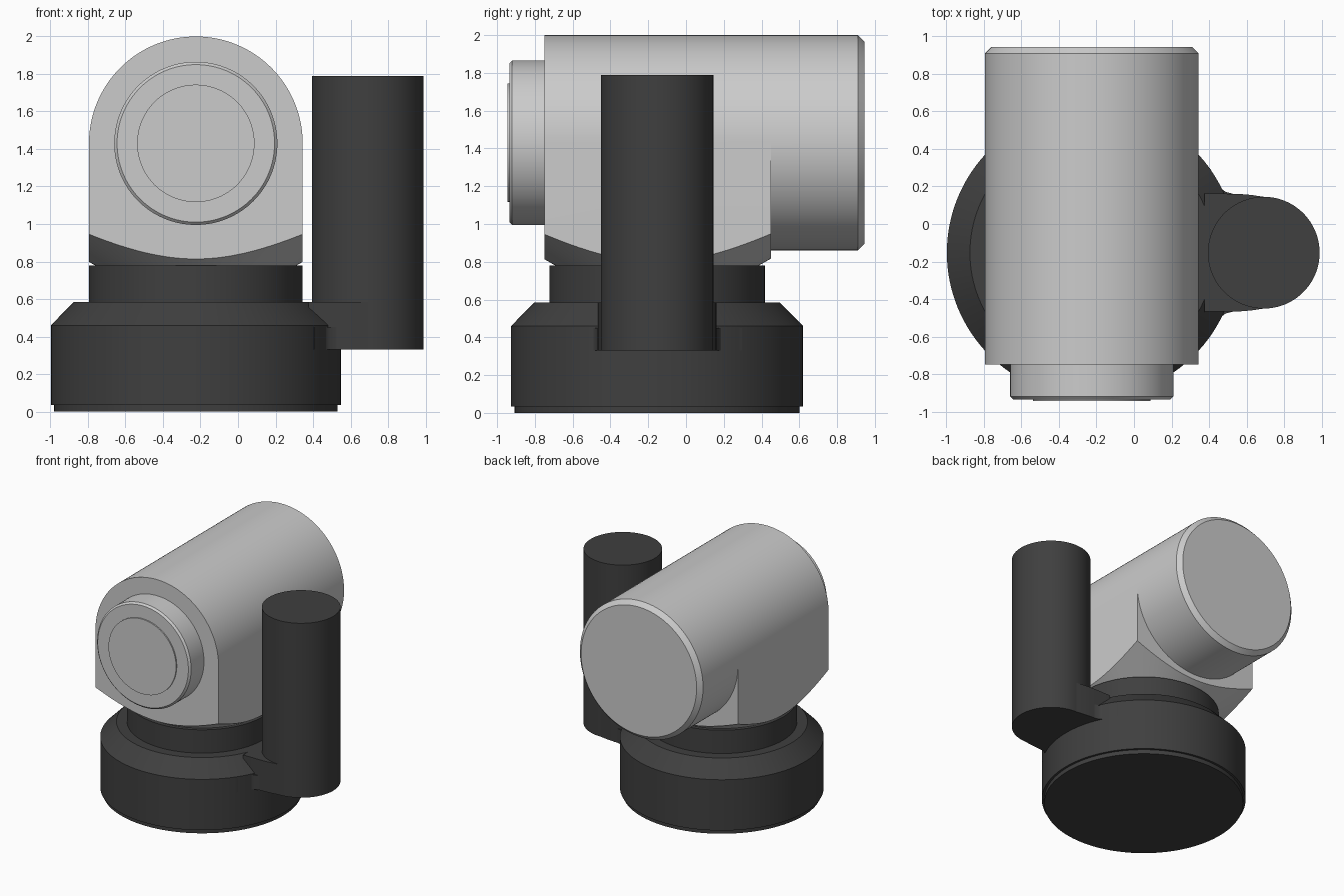
import bpy, bmesh
from math import cos, sin, pi, radians

if "Cube" in bpy.data.objects:
    bpy.data.objects.remove(bpy.data.objects["Cube"])

CX, CY, CZ = -0.225, -0.153, 1.43   # base axis and barrel axis height
SEG = 128

dark = bpy.data.materials.new("dark_plastic")
dark.diffuse_color = (0.05, 0.05, 0.05, 1)
dark.use_nodes = True
dark.node_tree.nodes["Principled BSDF"].inputs["Base Color"].default_value = dark.diffuse_color


def finish(name, bm, mat=None):
    bmesh.ops.recalc_face_normals(bm, faces=bm.faces[:])
    mesh = bpy.data.meshes.new(name)
    bm.to_mesh(mesh)
    bm.free()
    ob = bpy.data.objects.new(name, mesh)
    bpy.context.collection.objects.link(ob)
    if mat:
        mesh.materials.append(mat)
    return ob


def lathe(name, profile, place, mat=None):
    """Revolve (radius, height) points; place maps (u, v, height) to world."""
    bm = bmesh.new()
    rings = [[bm.verts.new(place(r * cos(2 * pi * i / SEG), r * sin(2 * pi * i / SEG), h))
              for i in range(SEG)] for r, h in profile]
    for a, b in zip(rings, rings[1:]):
        for i in range(SEG):
            j = (i + 1) % SEG
            bm.faces.new((a[i], a[j], b[j], b[i]))
    bm.faces.new(rings[0])
    bm.faces.new(rings[-1])
    return finish(name, bm, mat)


def prism(name, pts, lo, hi, place, mat=None):
    """Extrude a closed outline from lo to hi."""
    bm = bmesh.new()
    a, b = ([bm.verts.new(place(u, v, h)) for u, v in pts] for h in (lo, hi))
    for i in range(len(pts)):
        j = (i + 1) % len(pts)
        bm.faces.new((a[i], a[j], b[j], b[i]))
    bm.faces.new(a)
    bm.faces.new(b)
    return finish(name, bm, mat)


def boolean(ob, tool, operation):
    mod = ob.modifiers.new("bool", 'BOOLEAN')
    mod.object, mod.operation, mod.solver = tool, operation, 'EXACT'
    bpy.context.view_layer.objects.active = ob
    bpy.ops.object.modifier_apply(modifier=mod.name)
    bpy.data.objects.remove(tool)


def on_base(u, v, h):
    return (CX + u, CY + v, h)


def on_barrel(u, v, h):
    return (CX + u, h, CZ + v)


def on_motor(u, v, h):
    return (0.692 + u, CY + v, h)


# Round base with chamfered shoulder, and neck
lathe("base", [(0.755, 0), (0.755, 0.035), (0.773, 0.035), (0.773, 0.46),
               (0.65, 0.585), (0.57, 0.585), (0.57, 0.78), (0.5, 0.78)], on_base, dark)

# Arched housing, its underside trimmed by a cone, joined to the rear barrel
arch = [(0.57 * cos(pi * i / 64), 0.57 * sin(pi * i / 64)) for i in range(65)]
housing = prism("housing", arch + [(-0.57, -0.7), (0.57, -0.7)], -0.75, 0.45, on_barrel)
cone = lathe("cone_cutter", [(0.53, 0.775), (1.53, 1.352), (1.53, 2.5)], on_base)
boolean(housing, cone, 'INTERSECT')
barrel = lathe("barrel", [(0.57, 0.45), (0.57, 0.91), (0.535, 0.945)], on_barrel)
boolean(housing, barrel, 'UNION')

# Stepped front cap
lathe("front_cap", [(0.435, -0.74), (0.435, -0.92), (0.42, -0.935),
                    (0.313, -0.935), (0.313, -0.945)], on_barrel)

# Upright motor and its bracket, flared where it meets the base
lathe("motor", [(0.298, 0.33), (0.298, 1.79)], on_motor, dark)


def bracket(name, side, lo, hi):
    pts = side + [(x, -y) for x, y in reversed(side)]
    prism(name, pts, lo, hi, on_base, dark)


bracket("bracket_arm", [(0.60, 0.315), (0.78, 0.314), (0.85, 0.308), (0.917, 0.298)], 0.33, 0.585)
bracket("bracket_flare", [(0.60, 0.46), (0.63, 0.45), (0.66, 0.398), (0.68, 0.36),
                          (0.695, 0.338), (0.715, 0.324), (0.75, 0.315)], 0.33, 0.45)

# Smooth round walls, keep edges sharp
for ob in bpy.context.collection.objects:
    ob.select_set(True)
bpy.ops.object.shade_smooth_by_angle(angle=radians(25))
